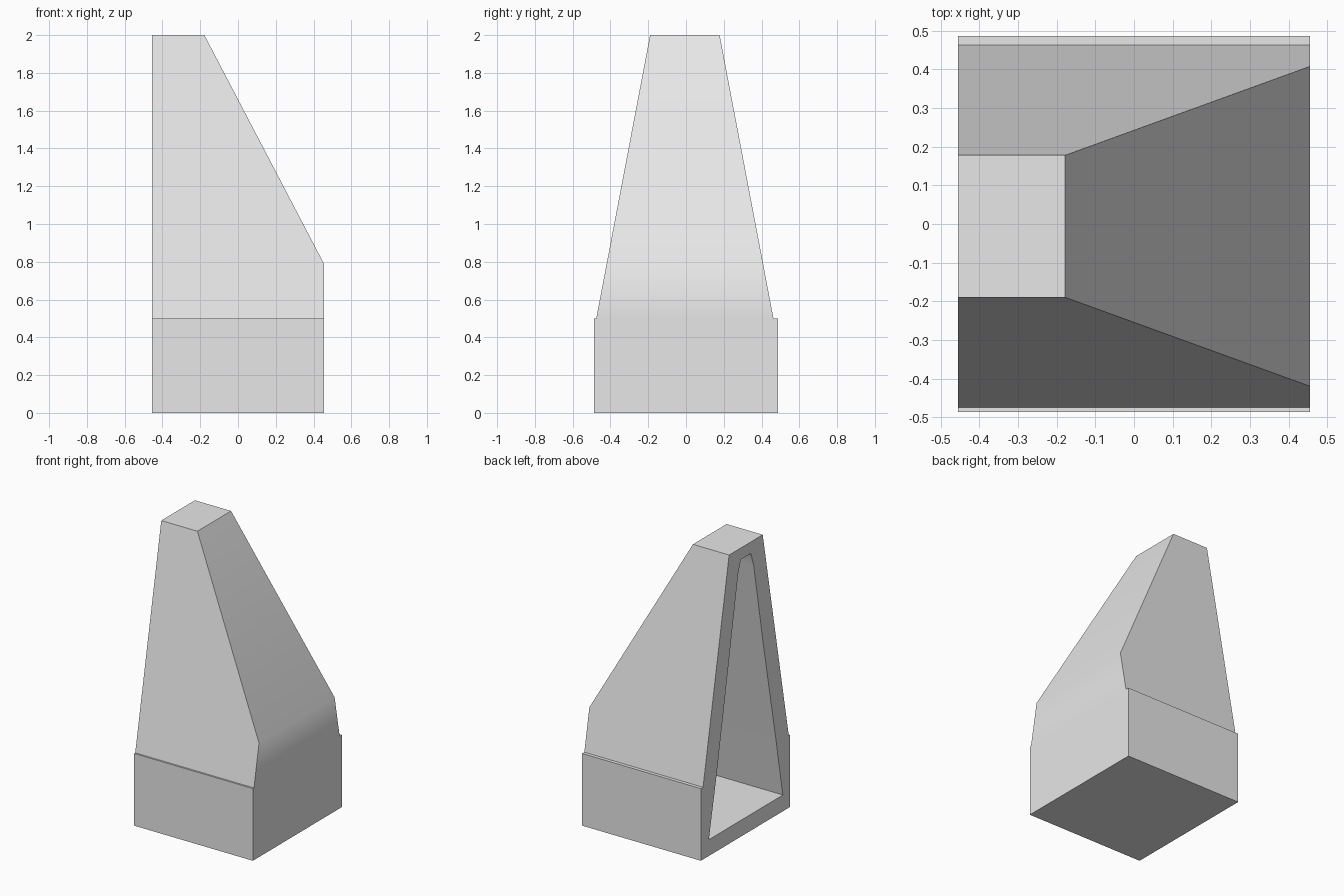
import bpy
import bmesh
from mathutils import Vector

cube = bpy.data.objects.get("Cube")
if cube:
    bpy.data.objects.remove(cube, do_unlink=True)

# Single plain material
grey = bpy.data.materials.new("light grey")
grey.use_nodes = True
grey.diffuse_color = (0.8, 0.8, 0.8, 1)
grey.node_tree.nodes["Principled BSDF"].inputs["Base Color"].default_value = (0.8, 0.8, 0.8, 1)

SLOPE_POINT = Vector((0.455, 0, 0.79))
SLOPE_NORMAL = Vector((1.21, 0, 0.633)).normalized()


def sloped_prism(name, profile, x0, x1, inset, split_z=None):
    """Extrude a (y, z) profile along x, then trim it with the sloping plane."""
    bm = bmesh.new()
    face = bm.faces.new([bm.verts.new((x0, y, z)) for y, z in profile])
    ext = bmesh.ops.extrude_face_region(bm, geom=[face], use_keep_orig=True)
    moved = [v for v in ext["geom"] if isinstance(v, bmesh.types.BMVert)]
    bmesh.ops.translate(bm, verts=moved, vec=(x1 - x0, 0, 0))
    cut = bmesh.ops.bisect_plane(
        bm, geom=bm.verts[:] + bm.edges[:] + bm.faces[:],
        plane_co=SLOPE_POINT - SLOPE_NORMAL * inset,
        plane_no=SLOPE_NORMAL, clear_outer=True)
    rim = [e for e in cut["geom_cut"] if isinstance(e, bmesh.types.BMEdge)]
    bmesh.ops.holes_fill(bm, edges=rim, sides=0)
    if split_z is not None:
        bmesh.ops.bisect_plane(
            bm, geom=bm.verts[:] + bm.edges[:] + bm.faces[:],
            plane_co=(0, 0, split_z), plane_no=(0, 0, 1))
    bmesh.ops.recalc_face_normals(bm, faces=bm.faces[:])
    mesh = bpy.data.meshes.new(name)
    bm.to_mesh(mesh)
    bm.free()
    mesh.materials.append(grey)
    obj = bpy.data.objects.new(name, mesh)
    bpy.context.collection.objects.link(obj)
    return obj


# Outer housing: square base, small ledge, tapering upper part
housing = sloped_prism("tapered_housing", [
    (-0.487, 0), (0.487, 0), (0.487, 0.5), (0.463, 0.5),
    (0.178, 2), (-0.19, 2), (-0.475, 0.5), (-0.487, 0.5)],
    -0.455, 0.455, 0, split_z=0.5)

# Hollow, open on the upright side
hollow = sloped_prism("hollow_cutter", [
    (-0.41, 0.113), (0.4, 0.113), (0.315, 0.53), (0.185, 1.24),
    (0.08, 1.83), (0.05, 1.92), (-0.06, 1.92), (-0.09, 1.83),
    (-0.2, 1.22), (-0.33, 0.55)],
    -0.6, 0.375, 0.08)
hollow.hide_render = True

boolean = housing.modifiers.new("hollow", 'BOOLEAN')
boolean.operation = 'DIFFERENCE'
boolean.solver = 'EXACT'
boolean.object = hollow

bpy.ops.object.select_all(action='DESELECT')
housing.select_set(True)
bpy.context.view_layer.objects.active = housing
bpy.ops.object.modifier_apply(modifier=boolean.name)
bpy.data.objects.remove(hollow, do_unlink=True)

# Soft fold below the slope, crisp edges elsewhere
bpy.ops.object.shade_smooth_by_angle(angle=0.52)
weighted = housing.modifiers.new("weighted_normals", 'WEIGHTED_NORMAL')
weighted.keep_sharp = True
